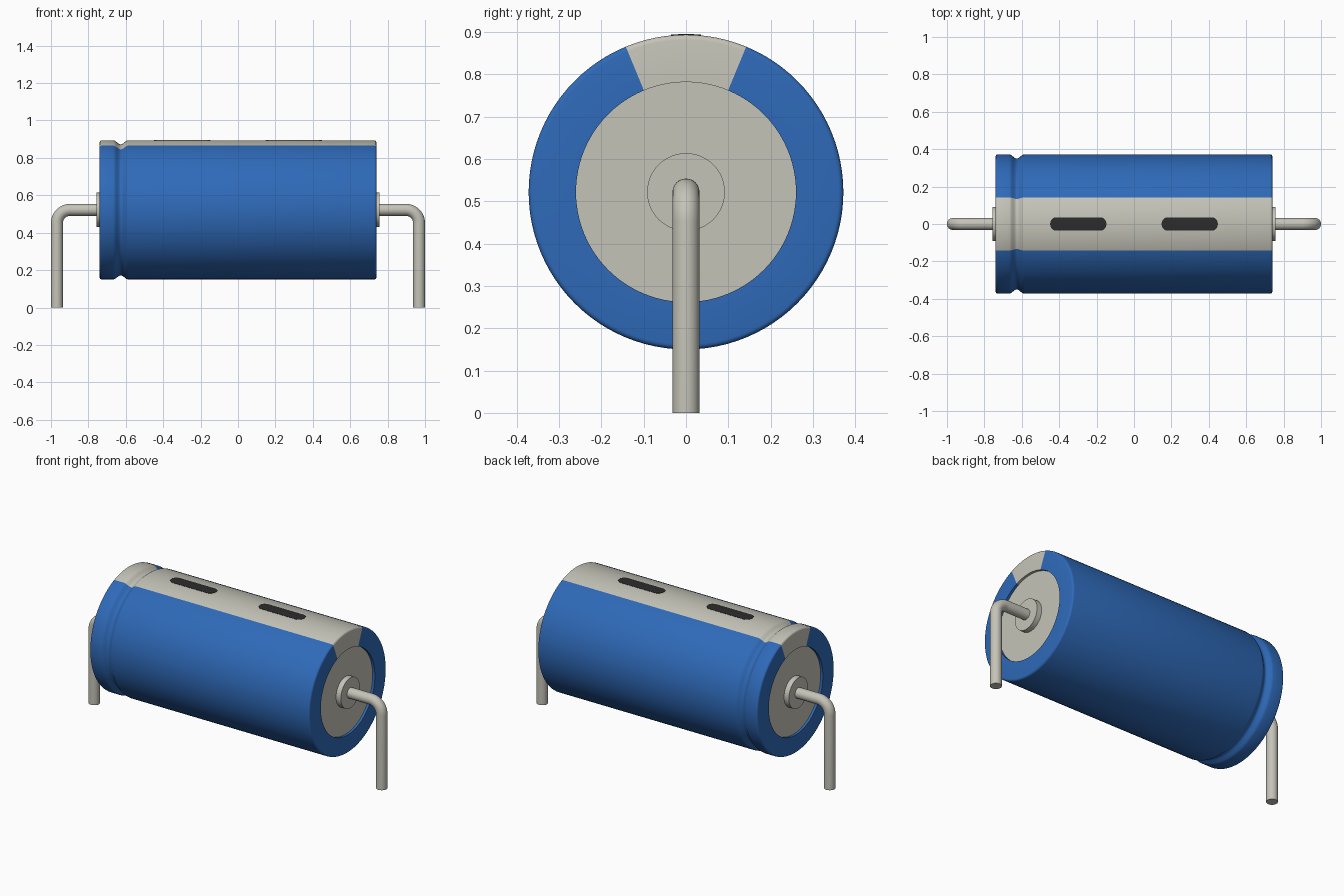
import bpy, bmesh, math
from mathutils import Vector

if "Cube" in bpy.data.objects:
    bpy.data.objects.remove(bpy.data.objects["Cube"])

AXIS_Z = 0.522
RADIUS = 0.372
HALF = 0.74
SEGMENTS = 96


def make_material(name, color):
    mat = bpy.data.materials.new(name)
    mat.use_nodes = True
    mat.diffuse_color = (*color, 1)
    mat.node_tree.nodes["Principled BSDF"].inputs["Base Color"].default_value = (*color, 1)
    return mat


blue = make_material("sleeve blue", (0.028, 0.144, 0.485))
grey = make_material("warm light grey", (0.56, 0.55, 0.48))
dark = make_material("mark charcoal", (0.025, 0.025, 0.025))


def finish(bm, name, mats, angle=35):
    mesh = bpy.data.meshes.new(name)
    bmesh.ops.recalc_face_normals(bm, faces=bm.faces)
    bm.to_mesh(mesh)
    bm.free()
    obj = bpy.data.objects.new(name, mesh)
    bpy.context.collection.objects.link(obj)
    for mat in mats:
        mesh.materials.append(mat)
    bpy.ops.object.select_all(action="DESELECT")
    obj.select_set(True)
    bpy.context.view_layer.objects.active = obj
    bpy.ops.object.shade_smooth_by_angle(angle=math.radians(angle))
    return obj


def skin(bm, rings):
    """Bridge closed rings of points and cap both ends."""
    loops = [[bm.verts.new(p) for p in ring] for ring in rings]
    for a, b in zip(loops, loops[1:]):
        for i in range(len(a)):
            j = (i + 1) % len(a)
            bm.faces.new((a[i], a[j], b[j], b[i]))
    bm.faces.new(loops[0])
    bm.faces.new(loops[-1])


def lathe(profile, count):
    """Turn (x, radius) pairs about the horizontal axis."""
    steps = [2 * math.pi * i / count for i in range(count)]
    return [[(x, r * math.sin(a), AXIS_Z + r * math.cos(a)) for a in steps]
            for x, r in profile]


# Sleeve: rounded rims, recessed ends and a crimp groove
rim = 0.012
disc_r = 0.26
recess = HALF - 0.015
arc = [(rim * (1 - math.cos(t)), rim * (1 - math.sin(t)))
       for t in (math.pi / 8 * k for k in range(5))]
profile = [(-recess, disc_r), (-HALF, disc_r)]
profile += [(-HALF + dx, RADIUS - dr) for dx, dr in arc]
for k in range(13):
    u = k / 6 - 1
    profile.append((-0.627 + 0.04 * u, RADIUS - 0.011 * (1 + math.cos(math.pi * u))))
profile += [(HALF - dx, RADIUS - dr) for dx, dr in reversed(arc)]
profile += [(HALF, disc_r), (recess, disc_r)]
bm = bmesh.new()
skin(bm, lathe(profile, SEGMENTS))

# Grey stripe along the top, and grey end discs
for face in bm.faces:
    c = face.calc_center_median()
    on_stripe = abs(math.atan2(c.y, c.z - AXIS_Z)) < math.pi / 8
    face.material_index = 1 if on_stripe or len(face.verts) > 4 else 0
finish(bm, "capacitor_sleeve", [blue, grey])

# Polarity marks: thin plates that follow the curved stripe
mark_w, mark_l, corner = 0.036, 0.15, 0.034
for side, label in ((-1, "right"), (1, "left")):
    bm = bmesh.new()
    rows = []
    for k in range(17):
        y = -mark_w * math.cos(math.pi * k / 16)
        over = max(0, abs(y) - (mark_w - corner))
        half = mark_l - corner + math.sqrt(max(0, corner ** 2 - over ** 2))
        z = AXIS_Z + math.sqrt((RADIUS + 0.0015) ** 2 - y * y)
        rows.append([bm.verts.new((side * 0.298 + s * half, y, z)) for s in (-1, 1)])
    for a, b in zip(rows, rows[1:]):
        bm.faces.new((a[0], a[1], b[1], b[0]))
    bmesh.ops.recalc_face_normals(bm, faces=bm.faces)
    if sum(f.normal.z for f in bm.faces) < 0:
        bmesh.ops.reverse_faces(bm, faces=bm.faces)
    bmesh.ops.solidify(bm, geom=bm.faces[:], thickness=0.004)
    finish(bm, label + "_polarity_mark", [dark])

# End bosses and bent wire leads
wire, bend, lead_x = 0.032, 0.07, 0.968
for side, label in ((-1, "right"), (1, "left")):
    bm = bmesh.new()
    skin(bm, lathe([(side * (recess - 0.01), 0.092), (side * 0.757, 0.092)], 48))
    finish(bm, label + "_end_boss", [grey])

    path = [(Vector((recess, 0, AXIS_Z)), 0)]
    for k in range(13):
        t = math.pi / 2 * k / 12
        path.append((Vector((lead_x - bend + bend * math.sin(t), 0,
                             AXIS_Z - bend + bend * math.cos(t))), t))
    path.append((Vector((lead_x, 0, 0)), math.pi / 2))
    rings = []
    for p, t in path:
        out = Vector((math.sin(t), 0, math.cos(t)))
        ring = []
        for i in range(24):
            a = 2 * math.pi * i / 24
            q = p + wire * (math.cos(a) * out + math.sin(a) * Vector((0, 1, 0)))
            ring.append((side * q.x, q.y, q.z))
        rings.append(ring)
    bm = bmesh.new()
    skin(bm, rings)
    finish(bm, label + "_wire_lead", [grey])
